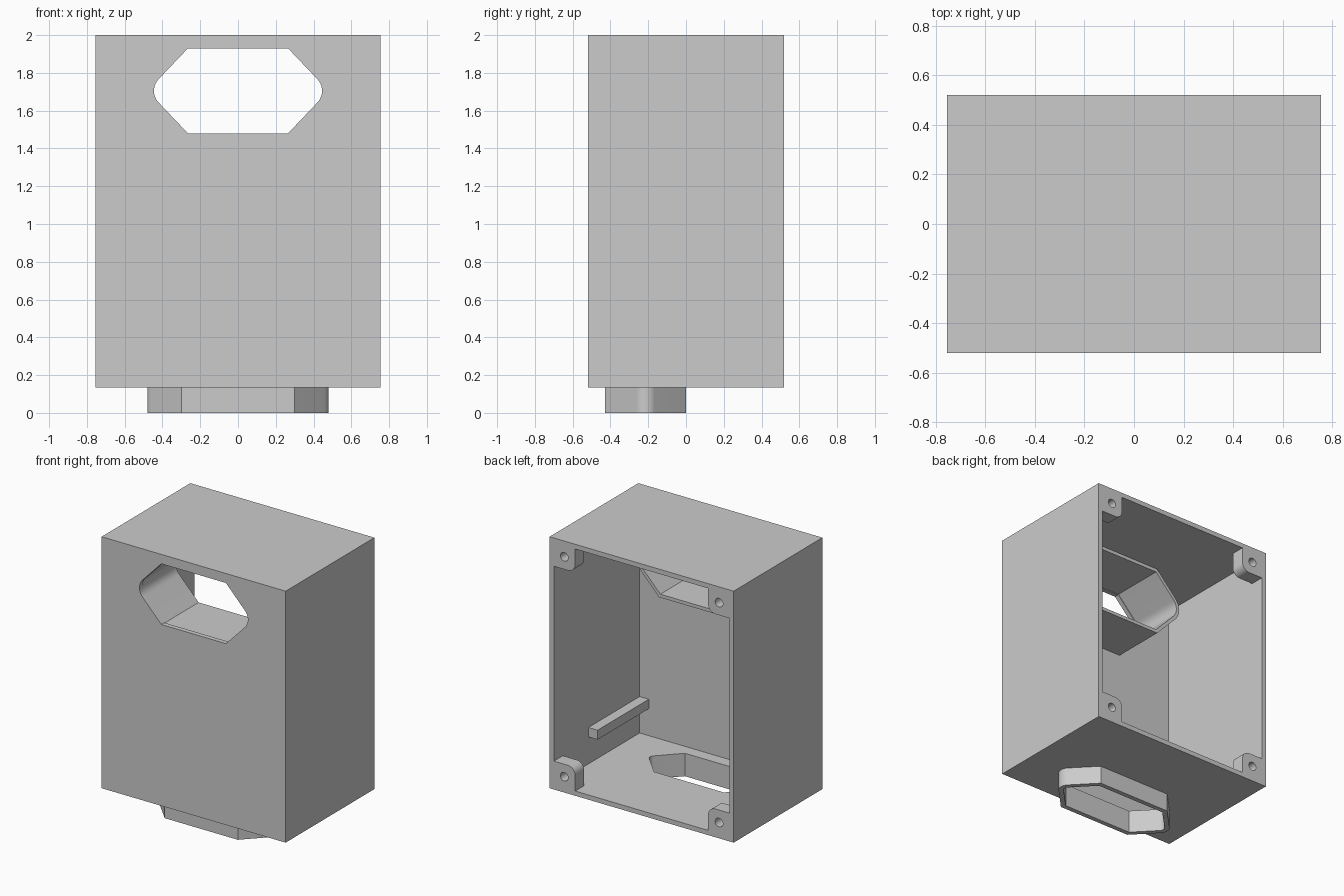
import bpy, bmesh
from math import sin, cos, pi, radians

cube = bpy.data.objects.get("Cube")
if cube:
    bpy.data.objects.remove(cube, do_unlink=True)

grey = bpy.data.materials.new("plain_grey")
grey.use_nodes = True
colour = (0.6, 0.6, 0.6, 1)
grey.diffuse_color = colour
grey.node_tree.nodes["Principled BSDF"].inputs["Base Color"].default_value = colour

W, D, Z0, Z1, T = 0.755, 0.52, 0.135, 2.0, 0.035   # case half sizes, heights, wall
ZC, H = (Z0 + Z1) / 2, (Z1 - Z0) / 2


def prism(name, profile, axis, lo, hi):
    """Extrude a 2D profile along y (profile in x, z) or z (profile in x, y)."""
    bm = bmesh.new()
    place = (lambda u, v, t: (u, t, v)) if axis == "y" else (lambda u, v, t: (u, v, t))
    face = bm.faces.new([bm.verts.new(place(u, v, lo)) for u, v in profile])
    new = bmesh.ops.extrude_face_region(bm, geom=[face])["geom"]
    bmesh.ops.translate(bm, vec=place(0, 0, hi - lo),
                        verts=[e for e in new if isinstance(e, bmesh.types.BMVert)])
    bmesh.ops.recalc_face_normals(bm, faces=bm.faces)
    mesh = bpy.data.meshes.new(name)
    bm.to_mesh(mesh)
    bm.free()
    mesh.materials.append(grey)
    ob = bpy.data.objects.new(name, mesh)
    bpy.context.collection.objects.link(ob)
    return ob


def rect(x0, x1, v0, v1):
    return [(x0, v0), (x1, v0), (x1, v1), (x0, v1)]


def arc(cx, cy, r, a0, a1, n=10):
    angles = [radians(a0 + (a1 - a0) * i / n) for i in range(n + 1)]
    return [(cx + r * cos(a), cy + r * sin(a)) for a in angles]


def long_hex(flat, half, tip, r, centre, grow=0.0):
    """Stretched hexagon with rounded side tips, optionally offset outward."""
    flat, half, tip, r = flat + grow * 0.414, half + grow, tip + grow, r + grow
    right = [(flat, -half)] + arc(tip - r, 0, r, -45, 45) + [(flat, half)]
    return [(u, v + centre) for u, v in right + [(-u, -v) for u, v in right]]


def cut(ob, *cutters):
    bpy.context.view_layer.objects.active = ob
    for c in cutters:
        c.hide_render = True
        mod = ob.modifiers.new("cut", "BOOLEAN")
        mod.operation, mod.solver, mod.object = "DIFFERENCE", "EXACT", c
        bpy.ops.object.modifier_apply(modifier=mod.name)
        bpy.data.objects.remove(c, do_unlink=True)


def smooth(ob):
    bpy.ops.object.select_all(action="DESELECT")
    ob.select_set(True)
    bpy.context.view_layer.objects.active = ob
    bpy.ops.object.shade_smooth_by_angle(angle=radians(25))


window = (0.265, 0.225, 0.445, 0.09, 1.705)
spout = (0.30, 0.215, 0.48, 0.07, -0.215)

# Case: box open at the back, with a window in front and an outlet in the floor
case = prism("case", rect(-W, W, Z0, Z1), "y", -D, D)
cut(case,
    prism("cavity", rect(-W + T, W - T, Z0 + T, Z1 - T), "y", -D + T, D + 0.1),
    prism("window_cutter", long_hex(*window), "y", -D - 0.1, -D + 0.1),
    prism("outlet_cutter", long_hex(*spout, grow=-T), "z", Z0 - 0.1, Z0 + 0.1))

# Sleeve running inward from the window
sleeve = prism("window_sleeve", long_hex(*window, grow=0.03), "y", -D + T, -0.08)
cut(sleeve, prism("sleeve_cutter", long_hex(*window, grow=0.005), "y", -D, 0.1))
smooth(sleeve)

# Hollow spout under the floor
outlet = prism("bottom_spout", long_hex(*spout), "z", 0, Z0)
cut(outlet, prism("spout_cutter", long_hex(*spout, grow=-T), "z", -0.1, Z0 + 0.1))
smooth(outlet)

# Screw bosses in the four back corners, and a support rail on each side wall
size, r = 0.175, 0.06
for sx, side in ((1, "left"), (-1, "right")):
    for sz, level in ((1, "upper"), (-1, "lower")):
        x1, z1 = W - T, H - T
        x0, z0 = x1 - size, z1 - size
        shape = [(x1, z1), (x0, z1)] + arc(x0 + r, z0 + r, r, 180, 270) + [(x1, z0)]
        boss = prism(f"{level}_{side}_screw_boss",
                     [(sx * u, ZC + sz * v) for u, v in shape], "y", D - 0.105, D)
        cut(boss, prism("screw_hole", arc(sx * (W - 0.12), ZC + sz * (H - 0.117),
                                          0.032, 0, 345, 23), "y", D - 0.2, D + 0.1))
        smooth(boss)
    xs = sorted((sx * (W - T), sx * (W - T - 0.075)))
    prism(f"{side}_support_rail", rect(*xs, 0.37, 0.44), "y", -D + T, 0.115)
